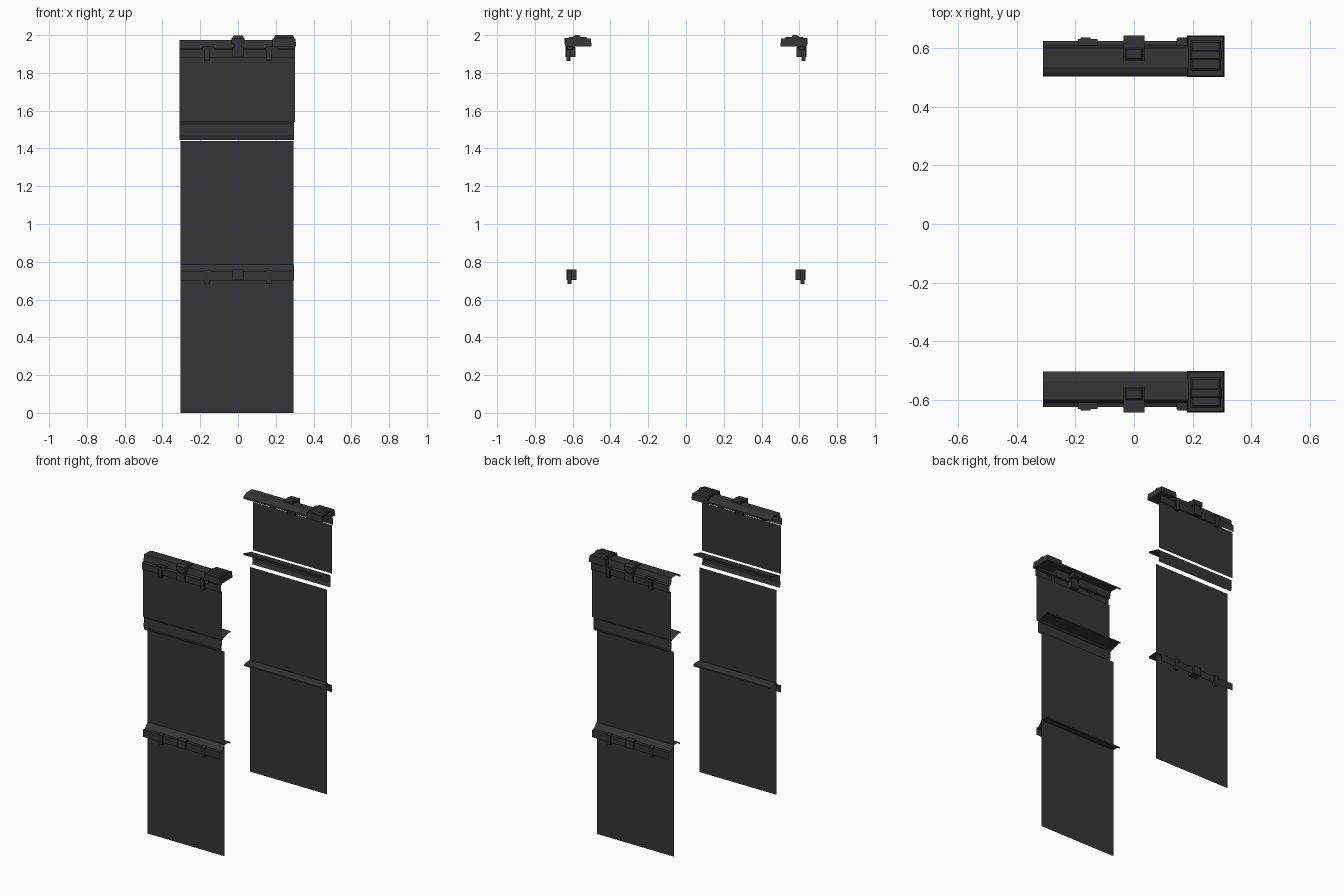
import bpy

# one dark grey colour
grey = bpy.data.materials.new("dark_grey")
grey.diffuse_color = (0.036, 0.036, 0.036, 1)


def make(name, verts, faces):
    """Object built on the +y side and mirrored to the -y side."""
    me = bpy.data.meshes.new(name)
    me.from_pydata(verts, [], faces)
    me.materials.append(grey)
    ob = bpy.data.objects.new(name, me)
    bpy.context.collection.objects.link(ob)
    m = ob.modifiers.new("mirror_sides", 'MIRROR')
    m.use_axis = (False, True, False)
    m.use_mirror_merge = False
    return ob


def sheet(name, profile, x0, x1):
    """Thin sheet: a (y, z) profile swept along x."""
    verts = [(x, y, z) for y, z in profile for x in (x0, x1)]
    faces = [(2 * i, 2 * i + 1, 2 * i + 3, 2 * i + 2) for i in range(len(profile) - 1)]
    return make(name, verts, faces)


def box(name, x0, x1, y0, y1, z0, z1, top=0.0, bottom=0.0):
    """Box whose top or bottom end can be drawn in to a taper."""
    verts = []
    for z, t in ((z0, bottom), (z1, top)):
        verts += [(x0 + t, y0 + t, z), (x1 - t, y0 + t, z),
                  (x1 - t, y1 - t, z), (x0 + t, y1 - t, z)]
    faces = [(3, 2, 1, 0), (4, 5, 6, 7)]
    faces += [(i, (i + 1) % 4, (i + 1) % 4 + 4, i + 4) for i in range(4)]
    return make(name, verts, faces)


# flat wall sheets
sheet("lower_wall", [(0.57, 0), (0.57, 0.785)], -0.305, 0.295)
sheet("middle_wall", [(0.57, 0.785), (0.57, 1.44)], -0.305, 0.295)
sheet("upper_wall", [(0.612, 1.54), (0.612, 1.88)], -0.31, 0.303)

# mouldings along the walls
sheet("lower_sill", [(0.505, 0.768), (0.505, 0.78), (0.53, 0.785), (0.57, 0.785),
                     (0.60, 0.75), (0.622, 0.75), (0.622, 0.70)], -0.305, 0.297)
sheet("middle_sill", [(0.505, 1.548), (0.505, 1.56), (0.53, 1.553), (0.59, 1.538),
                      (0.602, 1.53), (0.607, 1.47), (0.60, 1.446)], -0.31, 0.297)
sheet("top_rail", [(0.502, 1.945), (0.502, 1.957), (0.512, 1.965), (0.535, 1.975),
                   (0.60, 1.975), (0.61, 1.93), (0.624, 1.925), (0.624, 1.878)], -0.31, 0.303)

# straps and centre blocks hanging on the sill and the rail
for label, z, y in (("sill", 0.70, 0.0), ("rail", 1.88, 0.006)):
    box(label + "_centre_block", -0.03, 0.03, 0.58 + y, 0.633 + y, z + 0.003, z + 0.058)
    for side, x in (("left", -0.165), ("right", 0.165)):
        box(f"{label}_{side}_strap", x - 0.017, x + 0.017, 0.602 + y, 0.63 + y,
            z - 0.017, z + 0.055, bottom=0.004)

# flat clips at the top of the rail
for side, x in (("left", -0.158), ("right", 0.178)):
    box(side + "_clip", x - 0.033, x + 0.033, 0.60, 0.631, 1.92, 1.94)

# raised centre latch on the rail
box("latch_base", -0.022, 0.022, 0.59, 0.635, 1.935, 1.955)
box("latch_body", -0.035, 0.035, 0.555, 0.642, 1.952, 1.985)
box("latch_cap", -0.03, 0.03, 0.56, 0.60, 1.985, 1.998, top=0.006)

# corner box with a ridged lid
box("corner_box", 0.18, 0.308, 0.50, 0.642, 1.94, 1.982, top=0.004)
box("corner_lid", 0.195, 0.295, 0.523, 0.625, 1.982, 1.991, top=0.006)
box("corner_ridge", 0.19, 0.298, 0.558, 0.594, 1.982, 2.0, top=0.006)
